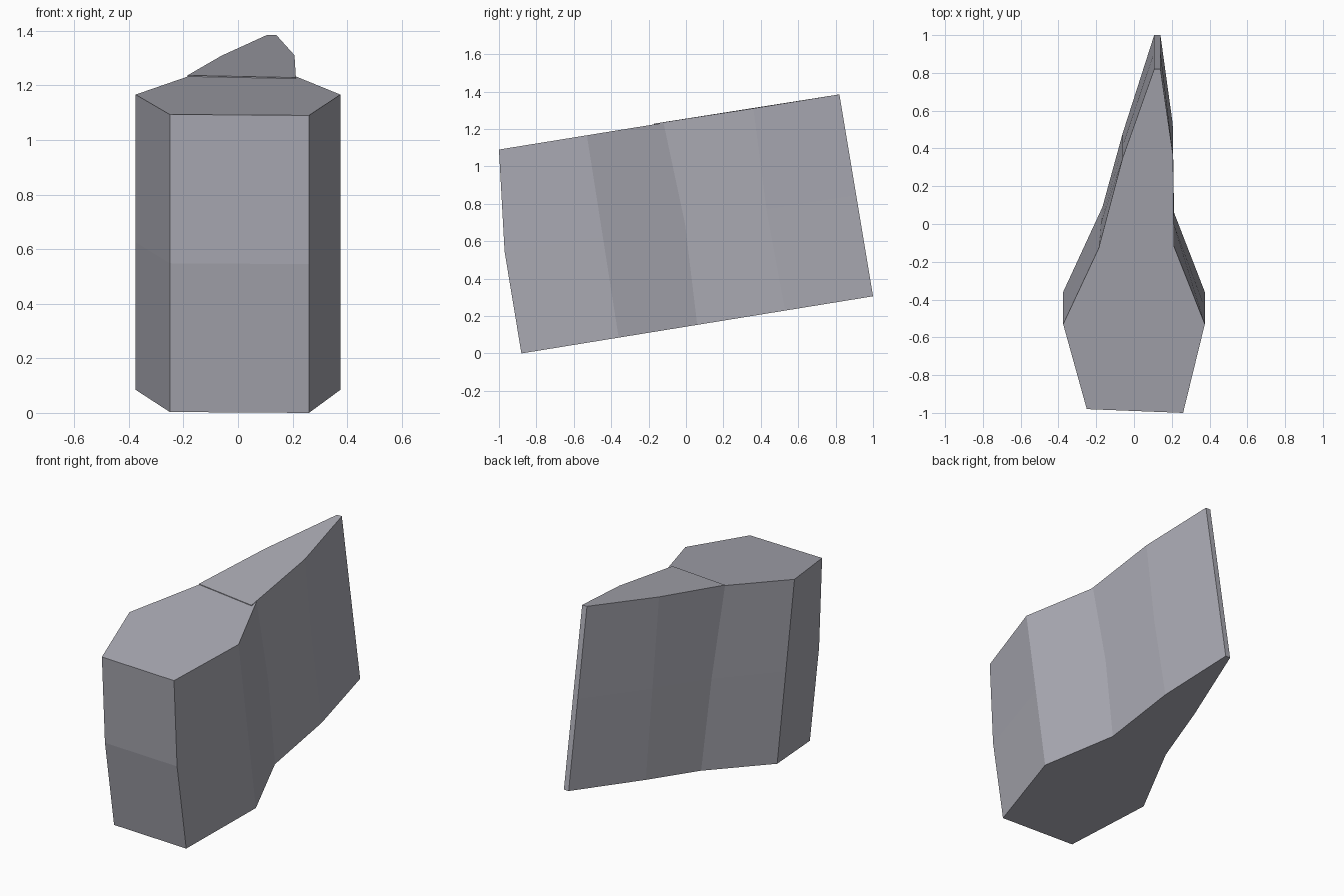
import bpy, bmesh

if "Cube" in bpy.data.objects:
    bpy.data.objects.remove(bpy.data.objects["Cube"])

steel = bpy.data.materials.new("grey metal")
steel.diffuse_color = (0.40, 0.40, 0.45, 1)
steel.use_nodes = True
steel.node_tree.nodes["Principled BSDF"].inputs["Base Color"].default_value = steel.diffuse_color

# sloped end planes: height as a function of y
def top_z(y):
    return 1.09 + 0.162 * (y + 1)

def bottom_z(y):
    return max(0.0, 0.1625 * (y + 0.88))

def loft(name, rows, open_sides, raise_first=0.0):
    """rows: (top x, top y, bottom x, bottom y, mid y shift), counter-clockwise from above.
    open_sides: side indices left open where the parts meet."""
    bm = bmesh.new()
    rings = [[], [], []]
    for i, (tx, ty, bx, by, shift) in enumerate(rows):
        lift = raise_first if i in (0, len(rows) - 1) else 0
        t = (tx, ty, top_z(ty) + lift)
        b = (bx, by, bottom_z(by))
        m = [(p + q) / 2 for p, q in zip(t, b)]
        m[1] += shift
        for ring, co in zip(rings, (t, m, b)):
            ring.append(bm.verts.new(co))
    n = len(rows)
    for upper, lower in zip(rings, rings[1:]):
        for i in range(n):
            if i not in open_sides:
                j = (i + 1) % n
                bm.faces.new((upper[i], lower[i], lower[j], upper[j]))
    bm.faces.new(rings[0])
    bm.faces.new(rings[2][::-1])
    # thin lip at the raised seam
    if raise_first:
        a, b = rings[0][-1], rings[0][0]
        low = [bm.verts.new((v.co.x, v.co.y, v.co.z - 2 * raise_first)) for v in (a, b)]
        bm.faces.new((a, low[0], low[1], b))
    mesh = bpy.data.meshes.new(name)
    bm.to_mesh(mesh)
    bm.free()
    mesh.materials.append(steel)
    obj = bpy.data.objects.new(name, mesh)
    bpy.context.collection.objects.link(obj)
    return obj

# wide six-sided front body, open at the back where the blade joins
loft("front_body", [
    (-0.25, -0.98, -0.25, -0.86, -0.03),
    (0.26, -1.00, 0.26, -0.88, -0.03),
    (0.375, -0.53, 0.375, -0.36, 0),
    (0.212, -0.12, 0.212, 0.06, 0.025),
    (-0.183, -0.12, -0.167, 0.09, 0.015),
    (-0.375, -0.53, -0.375, -0.36, 0),
], {3})

# tapering rear blade with a narrow flat tip
loft("rear_blade", [
    (0.212, -0.17, 0.212, 0.06, 0.05),
    (0.207, 0.36, 0.205, 0.53, -0.015),
    (0.14, 0.82, 0.14, 1.00, 0),
    (0.107, 0.82, 0.107, 1.00, 0),
    (-0.06, 0.35, -0.06, 0.48, 0),
    (-0.185, -0.12, -0.167, 0.09, 0.015),
], {5}, 0.004)
